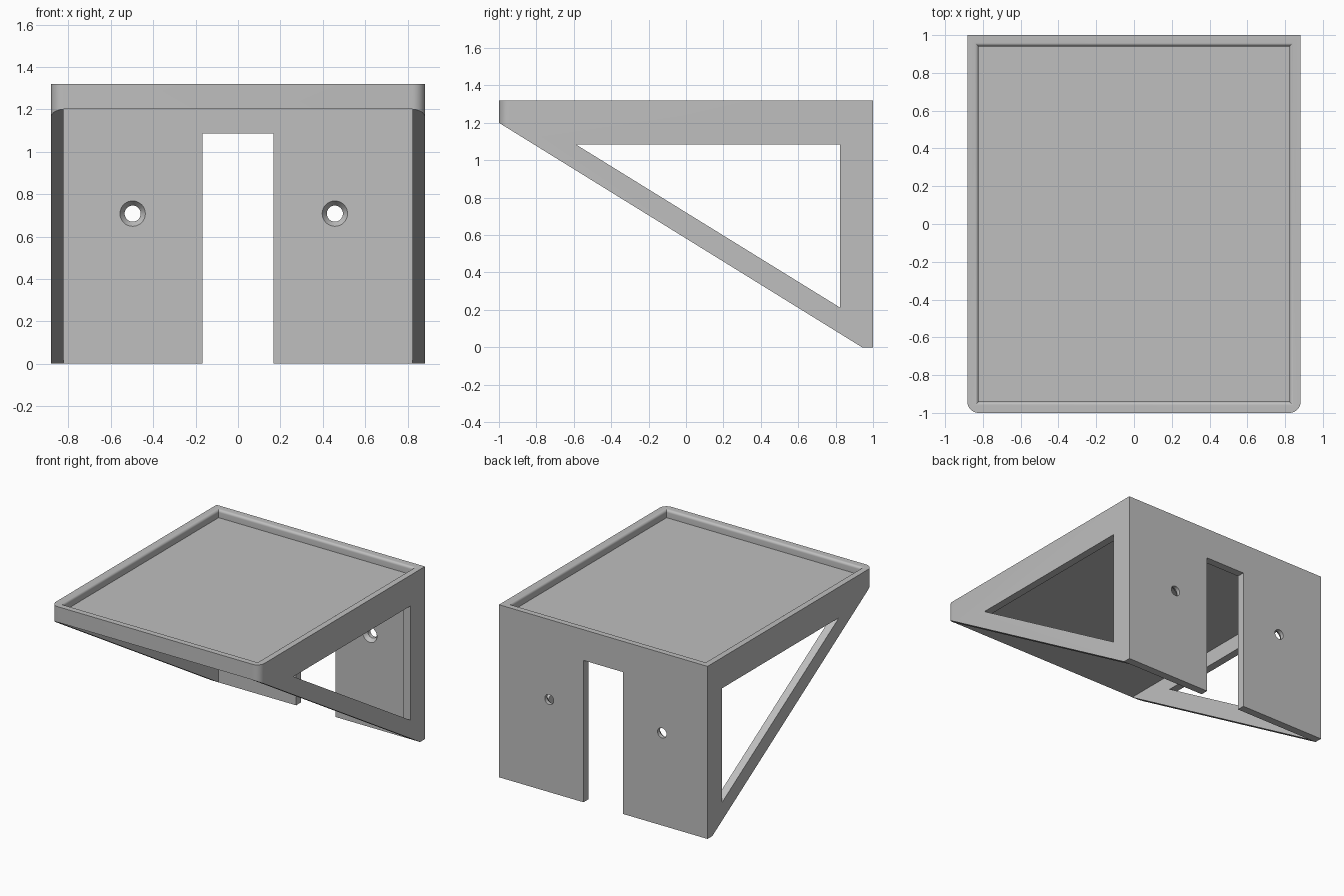
import bpy, bmesh, math

cube = bpy.data.objects.get("Cube")
if cube:
    bpy.data.objects.remove(cube, do_unlink=True)

W, T = 0.882, 0.059            # half width, wall thickness
IX, IY = W - T, 1 - T          # inner faces of the side and back walls
TOP, UNDER, FLOOR = 1.32, 1.201, 1.26

grey = bpy.data.materials.new("light grey")
grey.use_nodes = True
colour = (0.52, 0.52, 0.52, 1)
grey.diffuse_color = colour
grey.node_tree.nodes["Principled BSDF"].inputs["Base Color"].default_value = colour


def loft(name, rings):
    """Closed solid through matching rings of points."""
    bm = bmesh.new()
    vs = [[bm.verts.new(p) for p in ring] for ring in rings]
    n = len(rings[0])
    for a, b in zip(vs, vs[1:]):
        for i in range(n):
            j = (i + 1) % n
            bm.faces.new((a[i], a[j], b[j], b[i]))
    bm.faces.new(vs[0][::-1])
    bm.faces.new(vs[-1])
    bmesh.ops.recalc_face_normals(bm, faces=bm.faces)
    mesh = bpy.data.meshes.new(name)
    bm.to_mesh(mesh)
    bm.free()
    obj = bpy.data.objects.new(name, mesh)
    bpy.context.collection.objects.link(obj)
    mesh.materials.append(grey)
    return obj


def prism(name, profile, x):
    """Side profile (y, z) extruded from -x to x."""
    return loft(name, [[(s * x, y, z) for y, z in profile] for s in (-1, 1)])


def rect(x, y0, y1, z):
    return [(-x, y0, z), (x, y0, z), (x, y1, z), (-x, y1, z)]


def circle(cx, y, cz, r, n=32):
    return [(cx + r * math.cos(math.tau * i / n), y, cz + r * math.sin(math.tau * i / n))
            for i in range(n)]


# Wedge-shaped body with rounded front corners
shelf = prism("shelf_bracket", [(-1, 1.2), (-1, TOP), (1, TOP), (1, 0), (IY, 0)], W)
bm = bmesh.new()
bm.from_mesh(shelf.data)
front = [e for e in bm.edges if all(v.co.y < -0.99 for v in e.verts)
         and abs(e.verts[0].co.x - e.verts[1].co.x) < 0.01]
bmesh.ops.bevel(bm, geom=front, offset=T, segments=8, profile=0.5, affect='EDGES')
bm.to_mesh(shelf.data)
bm.free()

# Hollow under the shelf, triangular side windows, slot in the back wall
cutters = [
    loft("hollow_cutter", [rect(IX, -1.5, IY, z) for z in (-0.5, UNDER)]),
    prism("side_window_cutter", [(-0.59, 1.085), (0.824, 1.085), (0.824, 0.212)], 1.2),
    loft("slot_cutter", [rect(0.167, 0.9, 1.2, z) for z in (-0.3, 1.085)]),
]

# Tray recess with a rounded rim
R = 0.02
rings = [rect(IX, -IY, IY, FLOOR)]
for i in range(7):
    a = math.pi / 2 * i / 6
    g = R * (1 - math.cos(a))
    rings.append(rect(IX + g, -IY - g, IY + g, TOP - R + R * math.sin(a)))
rings.append(rect(IX + R, -IY - R, IY + R, TOP + 0.2))
cutters.append(loft("tray_cutter", rings))

# Countersunk screw holes
for side, x in (("right", -0.497), ("left", 0.457)):
    steps = [(IY - 0.05, 0.06), (IY, 0.06), (IY + 0.03, 0.038), (1.1, 0.038)]
    cutters.append(loft(side + "_screw_cutter", [circle(x, y, 0.708, r) for y, r in steps]))

bpy.context.view_layer.objects.active = shelf
shelf.select_set(True)
for c in cutters:
    mod = shelf.modifiers.new(c.name, 'BOOLEAN')
    mod.operation, mod.solver, mod.object = 'DIFFERENCE', 'EXACT', c
    bpy.ops.object.modifier_apply(modifier=mod.name)
    bpy.data.objects.remove(c, do_unlink=True)

bpy.ops.object.shade_smooth_by_angle(angle=math.radians(30))
